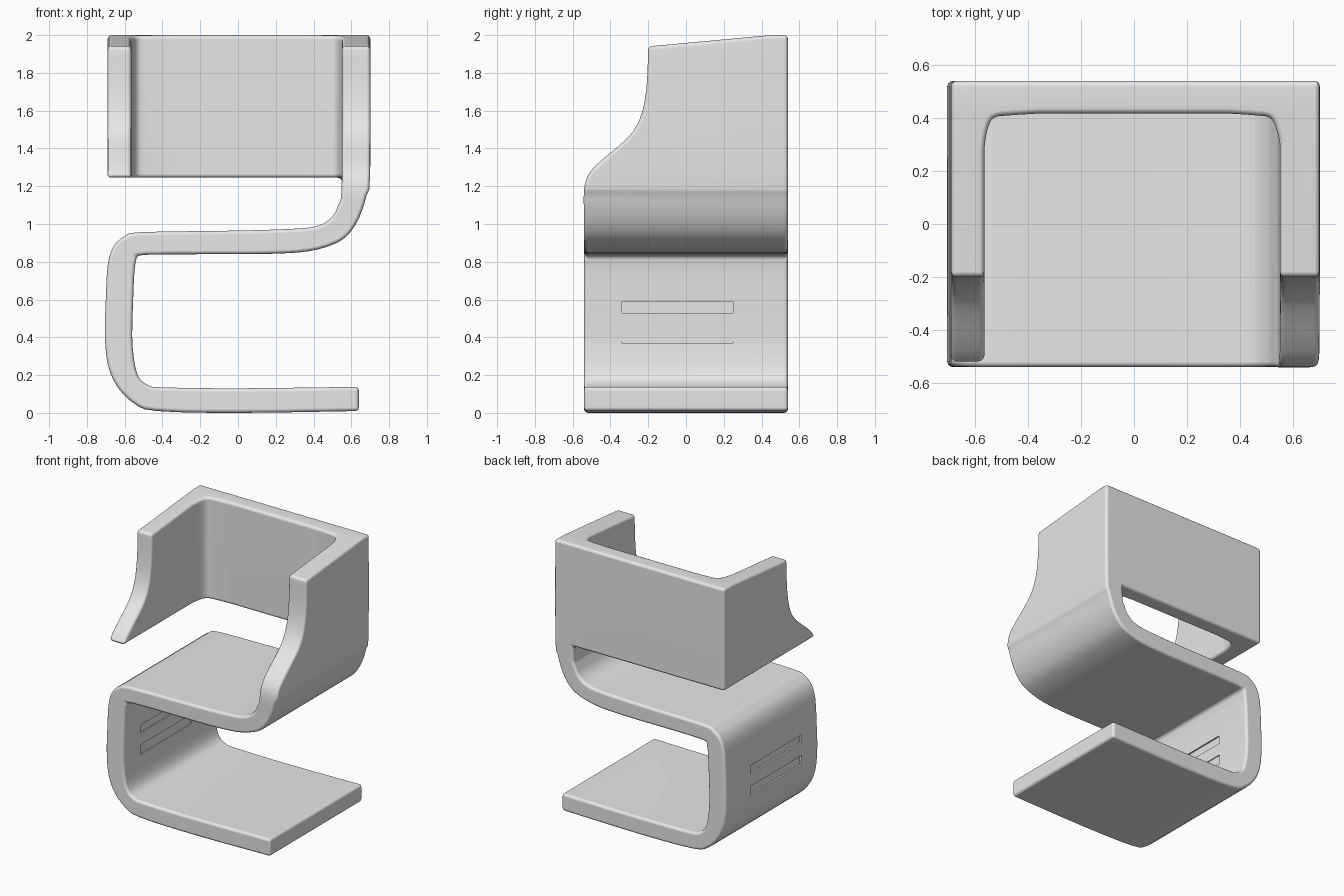
import bpy
import bmesh
from mathutils import Vector

default_cube = bpy.data.objects.get("Cube")
if default_cube:
    bpy.data.objects.remove(default_cube, do_unlink=True)

grey = bpy.data.materials.new("light_grey")
grey.use_nodes = True
colour = (0.8, 0.8, 0.8, 1)
grey.diffuse_color = colour
grey.node_tree.nodes["Principled BSDF"].inputs["Base Color"].default_value = colour


def smooth(points, steps=3):
    """Catmull-Rom curve through an open run of 2D points."""
    pts = [Vector(p) for p in points]
    padded = [pts[0]] + pts + [pts[-1]]
    result = []
    for a, b, c, d in zip(padded, padded[1:], padded[2:], padded[3:]):
        for i in range(steps):
            t = i / steps
            result.append(b + (c - a) * t / 2
                          + (a - b * 2.5 + c * 2 - d / 2) * t ** 2
                          + (b * 3 - a - c * 3 + d) * t ** 3 / 2)
    return result + [pts[-1]]


def extrude(name, outline, place, start, end):
    """Solid from a 2D outline; place maps (u, v, depth) to a 3D point."""
    bm = bmesh.new()
    face = bm.faces.new([bm.verts.new(place(p[0], p[1], start)) for p in outline])
    step = Vector(place(0, 0, end)) - Vector(place(0, 0, start))
    extruded = bmesh.ops.extrude_face_region(bm, geom=[face], use_keep_orig=True)
    moved = [v for v in extruded["geom"] if isinstance(v, bmesh.types.BMVert)]
    bmesh.ops.translate(bm, verts=moved, vec=step)
    bmesh.ops.recalc_face_normals(bm, faces=bm.faces)
    mesh = bpy.data.meshes.new(name)
    bm.to_mesh(mesh)
    bm.free()
    mesh.materials.append(grey)
    obj = bpy.data.objects.new(name, mesh)
    bpy.context.collection.objects.link(obj)
    return obj


def box(name, low, high):
    outline = [(low[0], low[1]), (high[0], low[1]), (high[0], high[1]), (low[0], high[1])]
    return extrude(name, outline, lambda u, v, d: (u, v, d), low[2], high[2])


def apply_modifier(obj, kind, **settings):
    modifier = obj.modifiers.new(kind.title(), kind)
    for key, value in settings.items():
        setattr(modifier, key, value)
    bpy.ops.object.select_all(action="DESELECT")
    obj.select_set(True)
    bpy.context.view_layer.objects.active = obj
    bpy.ops.object.modifier_apply(modifier=modifier.name)


def combine(obj, helper, operation):
    apply_modifier(obj, "BOOLEAN", object=helper, operation=operation, solver="EXACT")
    bpy.data.objects.remove(helper, do_unlink=True)


# S-shaped ribbon: foot, lower wall, seat and one arm, profile seen from the front
upper_run = smooth([
    (0.64, 0.01), (0, 0), (-0.43, 0.01), (-0.55, 0.05), (-0.64, 0.14),
    (-0.69, 0.26), (-0.705, 0.42), (-0.7, 0.6), (-0.69, 0.78), (-0.66, 0.88),
    (-0.6, 0.935), (-0.51, 0.957), (0, 0.965), (0.3, 0.975), (0.42, 0.99),
    (0.49, 1.03), (0.53, 1.1), (0.55, 1.24), (0.55, 2.1)])
lower_run = smooth([
    (0.7, 2.1), (0.7, 1.28), (0.68, 1.15), (0.64, 1.03), (0.58, 0.94),
    (0.5, 0.89), (0.37, 0.855), (0.2, 0.843), (0, 0.84), (-0.49, 0.837),
    (-0.535, 0.81), (-0.548, 0.75), (-0.555, 0.6), (-0.56, 0.4), (-0.547, 0.26),
    (-0.52, 0.18), (-0.47, 0.145), (-0.4, 0.135), (0, 0.13), (0.64, 0.138)])
chair = extrude("chair_body", upper_run + lower_run,
                lambda u, v, d: (u, d, v), -0.6, 0.6)

# Back panel and free-hanging arm, profile seen from above
left_corner = smooth([(-0.565, 0.28), (-0.555, 0.35), (-0.53, 0.4), (-0.47, 0.41), (-0.36, 0.417)])
right_corner = smooth([(0.36, 0.417), (0.46, 0.41), (0.515, 0.4), (0.54, 0.35), (0.555, 0.28)])
plan = [(-0.69, 0.65), (-0.69, -0.65), (-0.565, -0.65)]
plan += left_corner + right_corner + [(0.62, 0.28), (0.62, 0.65)]
shell = extrude("back_and_arm", plan, lambda u, v, d: (u, v, d), 1.245, 2.2)
combine(chair, shell, "UNION")

# Side silhouette trims the arms, top slope and both ends
arm_curve = smooth([(-0.2, 1.94), (-0.207, 1.75), (-0.23, 1.6), (-0.28, 1.49),
                    (-0.36, 1.41), (-0.45, 1.335), (-0.515, 1.265), (-0.54, 1.18), (-0.54, 1.05)])
silhouette = [(0.54, -0.1), (0.54, 2), (0.45, 2)] + arm_curve + [(-0.54, -0.1)]
trim = extrude("side_trim", silhouette, lambda u, v, d: (d, u, v), -1, 1)
combine(chair, trim, "INTERSECT")

# Rounded edges
apply_modifier(chair, "BEVEL", width=0.02, segments=3, limit_method="ANGLE",
               angle_limit=0.7, use_clamp_overlap=False)

# Two slots through the lower wall, filled with slightly recessed panels
for label, bottom, top in (("lower", 0.37, 0.44), ("upper", 0.53, 0.59)):
    cutter = box("slot_cutter", (-0.8, -0.34, bottom), (-0.4, 0.25, top))
    combine(chair, cutter, "DIFFERENCE")
    box(label + "_slot_panel", (-0.69, -0.345, bottom - 0.005), (-0.567, 0.255, top + 0.005))

bpy.ops.object.select_all(action="DESELECT")
chair.select_set(True)
bpy.context.view_layer.objects.active = chair
bpy.ops.object.shade_smooth_by_angle(angle=0.6)
normals = chair.modifiers.new("Weighted Normals", "WEIGHTED_NORMAL")
normals.keep_sharp = True
